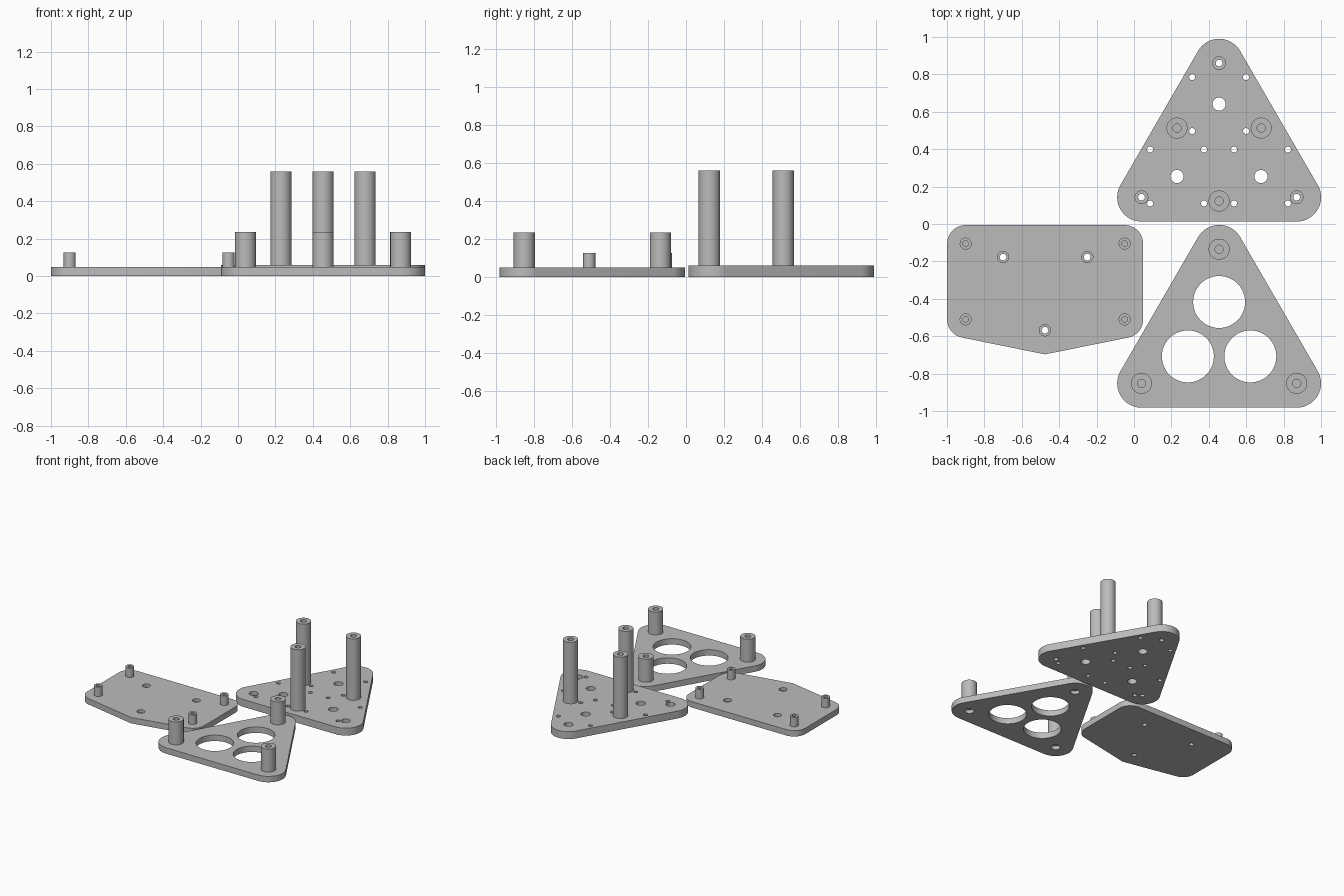
import bpy, bmesh, math
from mathutils import Vector

if "Cube" in bpy.data.objects:
    bpy.data.objects.remove(bpy.data.objects["Cube"])

SEG = 48
grey = bpy.data.materials.new("plain_grey")
grey.diffuse_color = (0.5, 0.5, 0.5, 1)
grey.use_nodes = True
grey.node_tree.nodes["Principled BSDF"].inputs["Base Color"].default_value = grey.diffuse_color


def finish(bm, name):
    bmesh.ops.recalc_face_normals(bm, faces=bm.faces)
    mesh = bpy.data.meshes.new(name)
    bm.to_mesh(mesh)
    bm.free()
    mesh.materials.append(grey)
    obj = bpy.data.objects.new(name, mesh)
    bpy.context.collection.objects.link(obj)
    return obj


def smooth(obj):
    bpy.ops.object.select_all(action='DESELECT')
    obj.select_set(True)
    bpy.context.view_layer.objects.active = obj
    bpy.ops.object.shade_smooth_by_angle(angle=math.radians(30))


def lathe(bm, x, y, profile):
    """Closed solid of revolution; profile is a list of (radius, z)."""
    rings = [[bm.verts.new((x + r * math.cos(2 * math.pi * i / SEG),
                            y + r * math.sin(2 * math.pi * i / SEG), z))
              for i in range(SEG)] for r, z in profile]
    for a, b in zip(rings, rings[1:]):
        for i in range(SEG):
            j = (i + 1) % SEG
            bm.faces.new((a[i], a[j], b[j], b[i]))
    bm.faces.new(rings[0])
    bm.faces.new(rings[-1])


def hull_outline(circles):
    """Rounded outline wrapped around corner circles (x, y, r)."""
    pts = []
    n = len(circles)
    for k, (x, y, r) in enumerate(circles):
        if r == 0:
            pts.append((x, y))
            continue

        def normal_angle(a, b):
            # outward normal of the outer tangent of two circles, counter-clockwise
            d = Vector((b[0] - a[0], b[1] - a[1]))
            return math.atan2(d.y, d.x) - math.acos((a[2] - b[2]) / d.length)
        start = normal_angle(circles[k - 1], circles[k])
        end = normal_angle(circles[k], circles[(k + 1) % n])
        sweep = (end - start) % (2 * math.pi)
        for i in range(17):
            t = start + sweep * i / 16
            pts.append((x + r * math.cos(t), y + r * math.sin(t)))
    return pts


def plate(name, corners, height, holes):
    """Extruded outline, cut by stepped holes (x, y, profile)."""
    bm = bmesh.new()
    face = bm.faces.new([bm.verts.new((x, y, 0)) for x, y in hull_outline(corners)])
    top = bmesh.ops.extrude_face_region(bm, geom=[face])
    verts = [v for v in top["geom"] if isinstance(v, bmesh.types.BMVert)]
    bmesh.ops.translate(bm, vec=(0, 0, height), verts=verts)
    obj = finish(bm, name)
    cut = bmesh.new()
    for x, y, profile in holes:
        lathe(cut, x, y, profile)
    cutter = finish(cut, name + "_cutter")
    cutter.hide_render = True
    mod = obj.modifiers.new("holes", 'BOOLEAN')
    mod.object = cutter
    mod.solver = 'EXACT'
    bpy.context.view_layer.objects.active = obj
    bpy.ops.object.modifier_apply(modifier=mod.name)
    bpy.data.objects.remove(cutter)
    smooth(obj)


def posts(name, places, r, hole_r, base, top, depth):
    """Upright posts with a blind screw hole in the top."""
    for i, (x, y) in enumerate(places):
        bm = bmesh.new()
        lathe(bm, x, y, [(r, base), (r, top), (hole_r, top), (hole_r, top - depth)])
        smooth(finish(bm, f"{name}_{i + 1}"))


def through(r):
    return [(r, -0.1), (r, 0.2)]


def counterbore(r, head, z):
    return [(r, -0.1), (r, z), (head, z), (head, 0.2)]


CX = 0.455

# back triangle: motor hole patterns, counterbored corners, tall posts
H = 0.06
corners = [(0.04, 0.143), (0.87, 0.143), (CX, 0.86)]
holes = [(x, y, counterbore(0.018, 0.034, 0.03)) for x, y in corners]
for x, y in [(CX, 0.641), (0.23, 0.254), (0.679, 0.254)]:
    holes.append((x, y, through(0.035)))
    for sx in (-1, 1):
        for sy in (-1, 1):
            holes.append((x + sx * 0.144, y + sy * 0.144, through(0.016)))
plate("back_triangle_plate", [(x, y, 0.13) for x, y in corners], H, holes)
posts("tall_post", [(0.23, 0.513), (0.68, 0.513), (CX, 0.123)],
      0.056, 0.022, H, 0.56, 0.1)

# front triangle: three large openings, screw recesses below, medium posts
H = 0.048
corners = [(0.04, -0.852), (0.87, -0.852), (CX, -0.135)]
holes = [(x, y, through(0.139)) for x, y in
         [(CX, -0.417), (0.288, -0.708), (0.622, -0.708)]]
holes += [(x, y, [(0.034, -0.1), (0.034, 0.028)]) for x, y in corners]
plate("front_triangle_plate", [(x, y, 0.13) for x, y in corners], H, holes)
posts("medium_post", corners, 0.056, 0.022, H, 0.235, 0.1)

# pointed side plate: three counterbored holes, four short posts
mounts = [(-0.9, -0.51), (-0.05, -0.51), (-0.05, -0.105), (-0.9, -0.105)]
rounded = [(x, y, 0.099) for x, y in mounts]
holes = [(x, y, counterbore(0.018, 0.03, 0.024)) for x, y in
         [(-0.7, -0.177), (-0.25, -0.177), (-0.476, -0.568)]]
plate("pointed_plate", rounded[:1] + [(-0.476, -0.697, 0)] + rounded[1:], H, holes)
posts("short_post", mounts, 0.032, 0.015, H, 0.125, 0.06)
